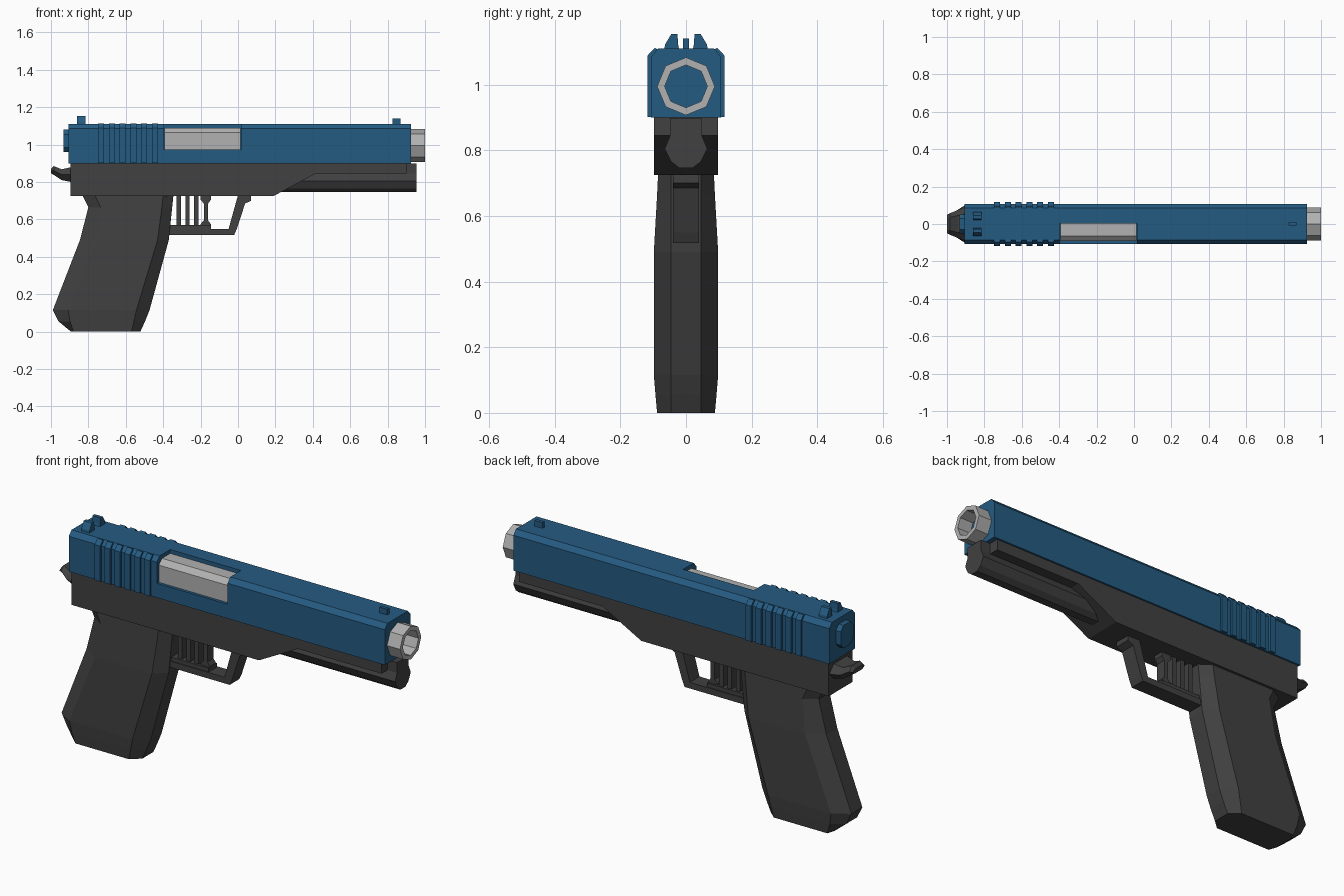
import bpy, bmesh, math


def material(name, rgb):
    m = bpy.data.materials.new(name)
    m.diffuse_color = (*rgb, 1)
    return m


BLUE = material("steel blue", (0.018, 0.105, 0.222))
DARK = material("charcoal", (0.052, 0.052, 0.052))
GREY = material("light grey", (0.44, 0.44, 0.44))


def loft(name, rings, mat, caps=True):
    """Skin a list of matching point rings with flat faces."""
    bm = bmesh.new()
    vs = [[bm.verts.new(p) for p in r] for r in rings]
    n = len(vs[0])
    for a, b in zip(vs, vs[1:]):
        for i in range(n):
            bm.faces.new((a[i], a[(i + 1) % n], b[(i + 1) % n], b[i]))
    if caps:
        bm.faces.new(vs[0])
        bm.faces.new(vs[-1])
    bmesh.ops.recalc_face_normals(bm, faces=bm.faces)
    me = bpy.data.meshes.new(name)
    bm.to_mesh(me)
    bm.free()
    me.materials.append(mat)
    ob = bpy.data.objects.new(name, me)
    bpy.context.collection.objects.link(ob)
    return ob


def along_x(name, yz, x0, x1, mat):
    return loft(name, [[(x, y, z) for y, z in yz] for x in (x0, x1)], mat)


def along_y(name, xz, half, mat):
    return loft(name, [[(x, y, z) for x, z in xz] for y in (-half, half)], mat)


def mirrored(half):
    """Close a right-hand outline with its mirror image."""
    return half + [(-y, z) for y, z in reversed(half)]


def box(name, x0, x1, y0, y1, z0, z1, mat):
    return along_x(name, [(y0, z0), (y1, z0), (y1, z1), (y0, z1)], x0, x1, mat)


# Slide with chamfered top and an open port on one side
slide = along_x("slide", mirrored([(0.107, 0.90), (0.107, 1.085), (0.085, 1.11)]),
                -0.905, 0.925, BLUE)
cutter = box("port_cutter", -0.395, 0.015, -0.3, 0.003, 0.975, 1.3, BLUE)
cutter.hide_render = True
cutter.hide_viewport = True
cut = slide.modifiers.new("port", "BOOLEAN")
cut.operation = "DIFFERENCE"
cut.solver = "EXACT"
cut.object = cutter

# Grip ribs on both sides of the slide
for i in range(6):
    x = -0.748 + i * 0.0575
    for s in (-1, 1):
        along_x("slide_rib", [(s * y, z) for y, z in
                ((0.10, 0.902), (0.118, 0.902), (0.118, 1.088), (0.095, 1.112), (0.08, 1.105))],
                x, x + 0.032, BLUE)

# Rear plate
along_x("rear_plate", mirrored([(0.03, 0.96), (0.052, 0.985), (0.052, 1.055), (0.03, 1.08)]),
        -0.933, -0.90, BLUE)

# Sights
for s in (-1, 1):
    along_x("rear_sight", [(s * y, z) for y, z in
            ((0.02, 1.105), (0.066, 1.105), (0.064, 1.122), (0.045, 1.154), (0.026, 1.154), (0.024, 1.122))],
            -0.862, -0.815, BLUE)
box("front_sight", 0.825, 0.87, -0.009, 0.009, 1.10, 1.14, BLUE)

# Chamber block seen through the port
along_x("chamber", [(0.002, 0.97), (-0.092, 0.97), (-0.092, 1.065), (-0.065, 1.09), (0.002, 1.09)],
        -0.394, 0.014, GREY)


# Eight-sided muzzle tube
def octagon(x, r):
    return [(x, r * math.cos(k * math.pi / 4), 0.995 + r * math.sin(k * math.pi / 4))
            for k in range(8)]


loft("muzzle", [octagon(0.92, 0.088), octagon(1.0, 0.088), octagon(1.0, 0.065),
                octagon(0.92, 0.065)], GREY, caps=False)

# Frame and the narrower rail below its front
along_y("frame", [(-0.895, 0.725), (0.19, 0.725), (0.415, 0.845), (0.90, 0.845),
                  (0.90, 0.90), (-0.895, 0.90)], 0.098, DARK)
along_x("front_rail", mirrored([(0.02, 0.746), (0.045, 0.765), (0.065, 0.805),
                                (0.048, 0.845), (0.048, 0.899)]), 0.19, 0.955, DARK)

# Rear tang: x, bottom, top, half width
tang = [(-1.0, 0.847, 0.870, 0.05), (-0.985, 0.838, 0.885, 0.057),
        (-0.942, 0.810, 0.868, 0.075), (-0.89, 0.80, 0.88, 0.095)]
loft("rear_tang", [[(x, -w, (a + b) / 2), (x, -w * 0.6, a), (x, w * 0.6, a),
                    (x, w, (a + b) / 2), (x, w * 0.6, b), (x, -w * 0.6, b)]
                   for x, a, b, w in tang], DARK)

# Grip: height, back edge, back chamfer, front chamfer, front edge, half width
grip = [(0.73, -0.832, -0.765, -0.40, -0.345, 0.085),
        (0.665, -0.80, -0.735, -0.407, -0.352, 0.088),
        (0.49, -0.845, -0.758, -0.43, -0.37, 0.098),
        (0.115, -0.99, -0.908, -0.543, -0.473, 0.098),
        (0.055, -0.96, -0.898, -0.557, -0.497, 0.093),
        (0.0, -0.893, -0.88, -0.57, -0.522, 0.088)]
loft("grip", [[(b, -0.045, z), (bi, -w, z), (fi, -w, z), (f, -0.045, z),
               (f, 0.045, z), (fi, w, z), (bi, w, z), (b, 0.045, z)]
              for z, b, bi, fi, f, w in grip], DARK)

# Trigger guard
along_y("trigger_guard", [(-0.40, 0.518), (-0.02, 0.518), (-0.006, 0.55), (0.038, 0.685),
                          (0.07, 0.70), (0.07, 0.73), (0.0, 0.73), (-0.05, 0.55),
                          (-0.40, 0.55)], 0.04, DARK)

# Upright bars and the flared trigger inside the guard
box("trigger_base", -0.38, -0.145, -0.035, 0.035, 0.545, 0.57, DARK)
for x in (-0.318, -0.27, -0.222):
    box("trigger_bar", x - 0.012, x + 0.012, -0.025, 0.025, 0.56, 0.73, DARK)
along_y("trigger", [(-0.20, 0.555), (-0.145, 0.555), (-0.145, 0.575), (-0.16, 0.595),
                    (-0.16, 0.685), (-0.145, 0.705), (-0.145, 0.73), (-0.20, 0.73),
                    (-0.20, 0.705), (-0.183, 0.685), (-0.183, 0.595), (-0.20, 0.575)],
        0.025, DARK)
